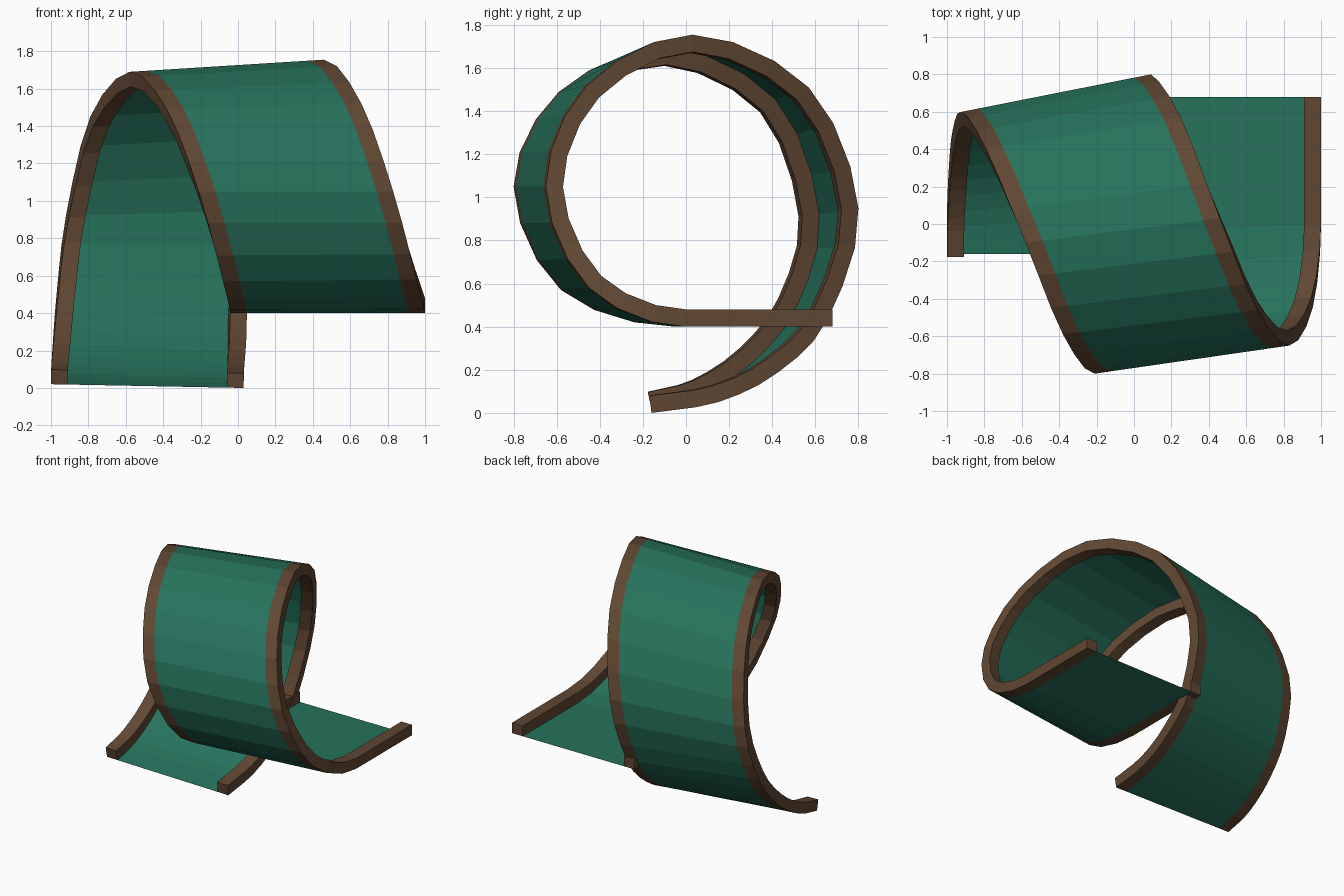
import bpy
from mathutils import Vector

if "Cube" in bpy.data.objects:
    bpy.data.objects.remove(bpy.data.objects["Cube"])

RAIL_W, RAIL_H, STEPS = 0.09, 0.08, 3

# Key points along the outer edges of the looping ribbon
RIGHT = [(1, .68, .40), (1, 0, .40), (.955, -.45, .58), (.83, -.65, 1.05),
         (.66, -.46, 1.52), (.46, .03, 1.755), (.25, .57, 1.51), (.09, .80, .95),
         (.04, .66, .44), (.035, .43, .19), (.03, .15, .05), (.03, -.16, 0)]
LEFT = [(-.04, .68, .40), (-.04, -.05, .40), (-.08, -.58, .57), (-.21, -.80, 1.05),
        (-.38, -.59, 1.49), (-.58, -.10, 1.69), (-.79, .40, 1.45), (-.92, .60, .92),
        (-.97, .50, .50), (-.99, .30, .24), (-1, .06, .08), (-1, -.16, .02)]


def material(name, rgb):
    m = bpy.data.materials.new(name)
    m.diffuse_color = (*rgb, 1)
    m.use_nodes = True
    m.node_tree.nodes["Principled BSDF"].inputs["Base Color"].default_value = m.diffuse_color
    return m


def smooth_path(keys):
    """Straight lead-in, then a spline through the other key points."""
    k = [Vector(p) for p in keys]
    a, b = k[1], k[2]
    before = Vector((b.x, 2 * a.y - b.y, b.z))
    q = [before] + k[1:] + [2 * k[-1] - k[-2]]
    out = [k[0], k[0].lerp(k[1], 0.5)]
    for i in range(1, len(q) - 2):
        p0, p1, p2, p3 = q[i - 1:i + 3]
        for s in range(STEPS):
            t = s / STEPS
            out.append(0.5 * (2 * p1 + (p2 - p0) * t
                              + (2 * p0 - 5 * p1 + 4 * p2 - p3) * t ** 2
                              + (3 * p1 - p0 - 3 * p2 + p3) * t ** 3))
    return out + [k[-1]]


def loft(name, rings, mat, closed):
    """Skin a list of equal cross-sections."""
    n, verts, faces = len(rings[0]), [v for r in rings for v in r], []
    for i in range(len(rings) - 1):
        for j in range(n if closed else n - 1):
            k = (j + 1) % n
            faces.append((i * n + j, i * n + k, (i + 1) * n + k, (i + 1) * n + j))
    if closed:
        last = (len(rings) - 1) * n
        faces += [tuple(reversed(range(n))), tuple(range(last, last + n))]
    me = bpy.data.meshes.new(name)
    me.from_pydata(verts, [], faces)
    me.materials.append(mat)
    ob = bpy.data.objects.new(name, me)
    bpy.context.collection.objects.link(ob)
    return ob


green = material("deck green", (.020, .170, .108))
brown = material("rail brown", (.118, .063, .033))

right, left = smooth_path(RIGHT), smooth_path(LEFT)
across = [(r - l).normalized() for r, l in zip(right, left)]


def rail(name, path, side):
    rings = []
    for i, p in enumerate(path):
        tangent = path[min(i + 1, len(path) - 1)] - path[max(i - 1, 0)]
        up = tangent.cross(across[i]).normalized() * RAIL_H
        inner = p - across[i] * RAIL_W * side
        ring = [p, p + up, inner + up, inner]
        rings.append(ring if side > 0 else ring[::-1])
    loft(name, rings, brown, True)


# Edge rails, rising towards the inside of the loop
rail("right_rail", right, 1)
rail("left_rail", left, -1)

# Thin deck between the rails, flush with their outer faces
loft("deck", [(l + a * RAIL_W, r - a * RAIL_W) for l, r, a in zip(left, right, across)],
     green, False)
